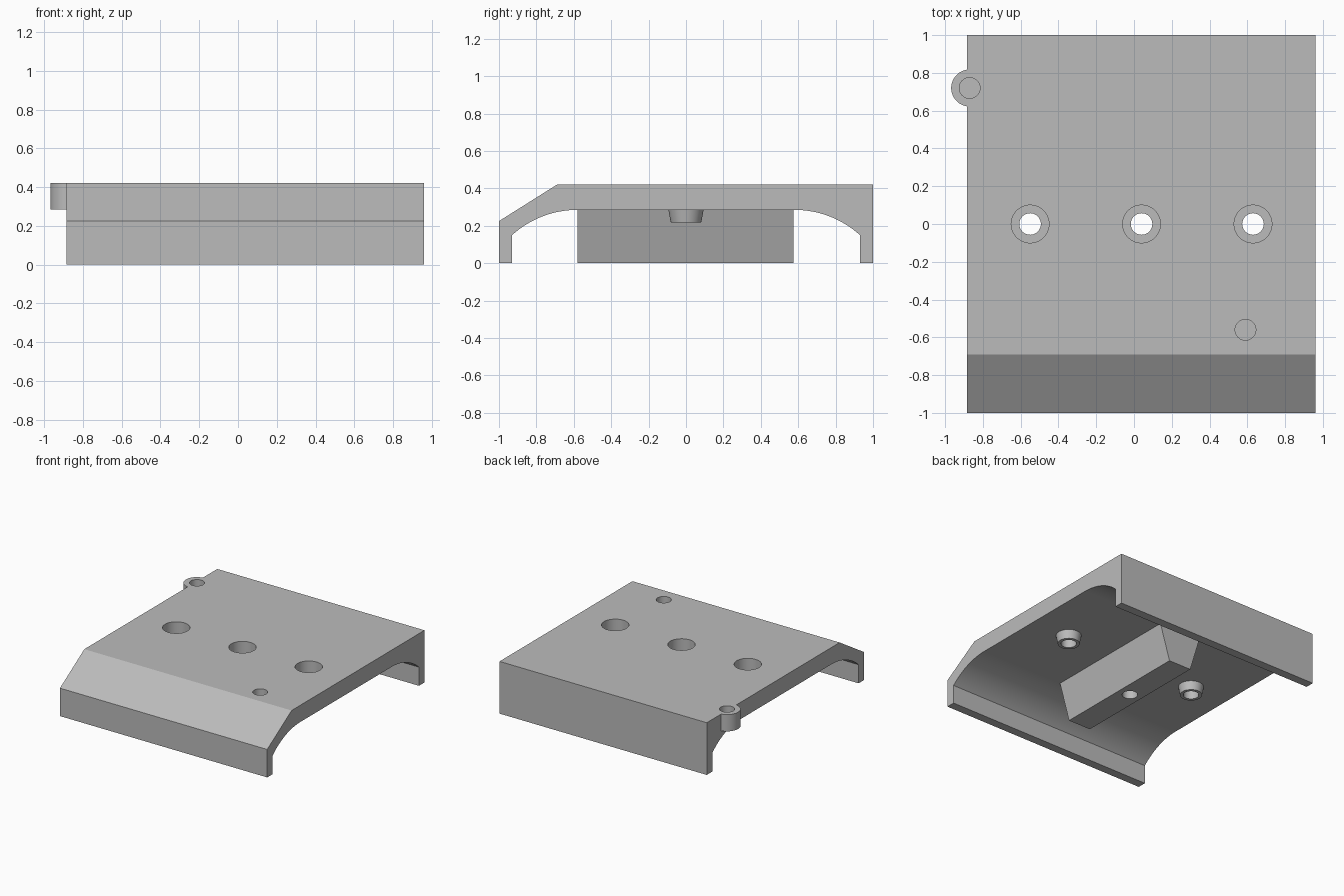
import bpy, bmesh, math
from mathutils import Matrix, Vector

if "Cube" in bpy.data.objects:
    bpy.data.objects.remove(bpy.data.objects["Cube"])

grey = bpy.data.materials.new("plain grey")
grey.diffuse_color = (0.5, 0.5, 0.5, 1)
grey.use_nodes = True
grey.node_tree.nodes["Principled BSDF"].inputs["Base Color"].default_value = grey.diffuse_color
X0, X1, TOP, ROOF = -0.885, 0.96, 0.42, 0.285


def finish(name, bm):
    bmesh.ops.recalc_face_normals(bm, faces=bm.faces)
    me = bpy.data.meshes.new(name)
    bm.to_mesh(me)
    bm.free()
    me.materials.append(grey)
    ob = bpy.data.objects.new(name, me)
    bpy.context.collection.objects.link(ob)
    return ob


def prism(name, points, along):
    """Extrude a closed 3D outline along a vector."""
    bm = bmesh.new()
    face = bm.faces.new([bm.verts.new(p) for p in points])
    ext = bmesh.ops.extrude_face_region(bm, geom=[face])
    moved = [v for v in ext["geom"] if isinstance(v, bmesh.types.BMVert)]
    bmesh.ops.translate(bm, vec=Vector(along), verts=moved)
    return finish(name, bm)


def cyl(name, x, y, z0, z1, r0, r1=None):
    bm = bmesh.new()
    bmesh.ops.create_cone(bm, cap_ends=True, segments=48, radius1=r0,
                          radius2=r0 if r1 is None else r1, depth=z1 - z0,
                          matrix=Matrix.Translation((x, y, (z0 + z1) / 2)))
    return finish(name, bm)


def combine(target, other, op):
    mod = target.modifiers.new("bool", "BOOLEAN")
    mod.operation, mod.solver, mod.object = op, "EXACT", other
    bpy.context.view_layer.objects.active = target
    bpy.ops.object.modifier_apply(modifier=mod.name)
    bpy.data.objects.remove(other)


# cover: side profile with a chamfered front and rounded underside
R, N = 0.521, 20
end = math.asin(0.35 / R)
arc = [(0.58 + R * math.sin(end * i / N), ROOF - R + R * math.cos(end * i / N))
       for i in range(N, -1, -1)]
outline = [(-1, 0), (-1, 0.225), (-0.69, TOP), (1, TOP), (1, 0), (0.93, 0)]
outline += arc + [(-y, z) for y, z in reversed(arc)] + [(-0.93, 0)]
cover = prism("cover", [(X0, y, z) for y, z in outline], (X1 - X0, 0, 0))

# tapered rib under the roof
cx = 0.04
slope = (0.187 - 0.1) / ROOF
h = ROOF + 0.02
w = 0.1 + slope * h
rib = [(cx - 0.1, 0), (cx + 0.1, 0), (cx + w, h), (cx - w, h)]
combine(cover, prism("rib", [(x, -0.58, z) for x, z in rib], (0, 1.155, 0)), "UNION")

# screw bosses either side of the rib
for x in (-0.55, 0.63):
    combine(cover, cyl("boss", x, 0, 0.217, ROOF + 0.015, 0.081, 0.097), "UNION")

# side ear
combine(cover, cyl("ear", -0.87, 0.72, ROOF, TOP, 0.098), "UNION")

# counterbored screw holes
for x in (-0.55, cx, 0.63):
    combine(cover, cyl("bore", x, 0, TOP - 0.12, TOP + 0.1, 0.1), "DIFFERENCE")
    combine(cover, cyl("hole", x, 0, -0.1, TOP + 0.1, 0.057), "DIFFERENCE")

# blind pin holes
for x, y in ((-0.87, 0.72), (0.59, -0.56)):
    combine(cover, cyl("pin_hole", x, y, TOP - 0.1, TOP + 0.1, 0.055), "DIFFERENCE")

# smooth round faces, keep edges crisp
bpy.ops.object.select_all(action="DESELECT")
cover.select_set(True)
bpy.context.view_layer.objects.active = cover
bpy.ops.object.shade_smooth_by_angle(angle=math.radians(25))
cover.modifiers.new("weighted", "WEIGHTED_NORMAL").keep_sharp = True
